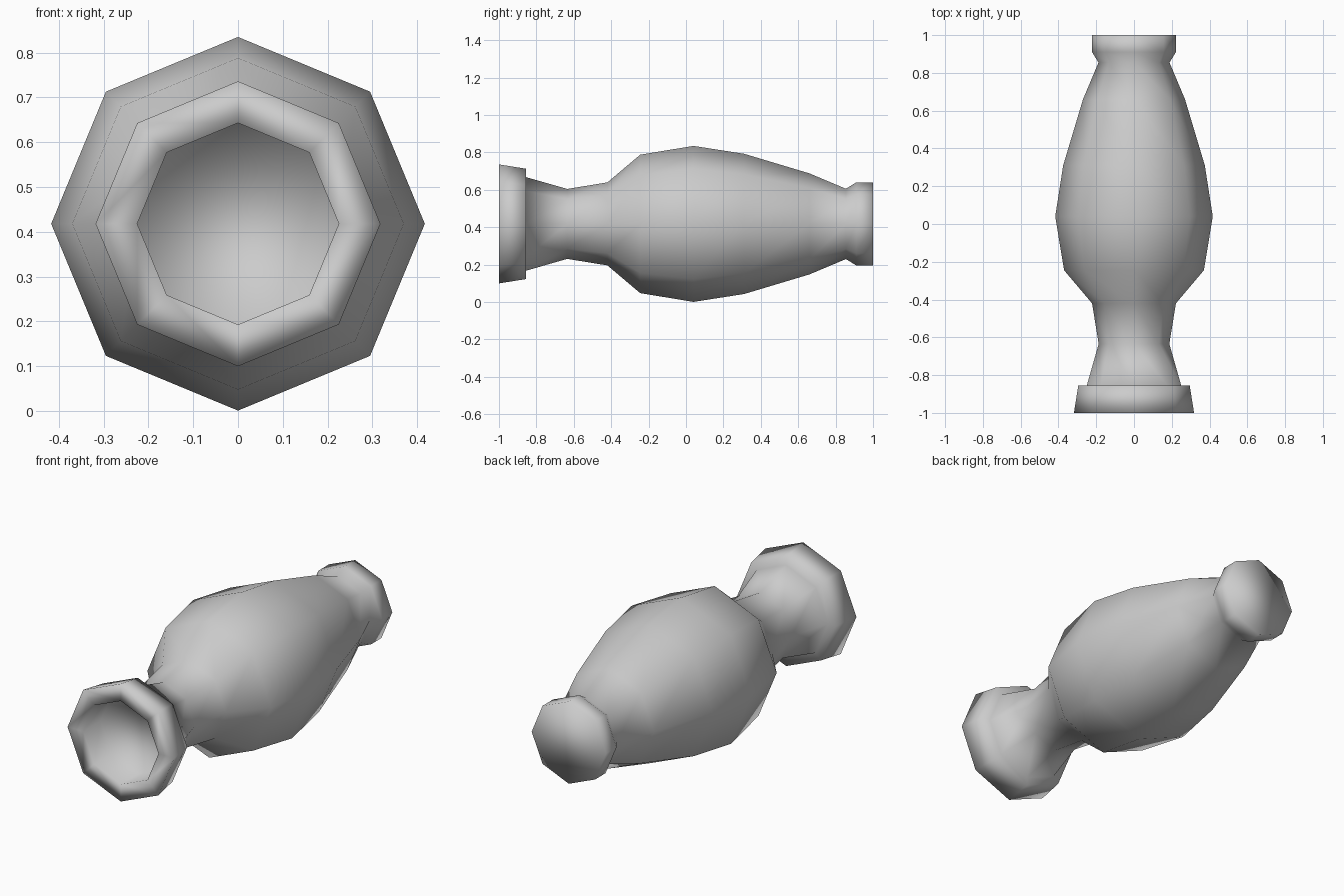
import bpy, bmesh
from math import cos, sin, pi

if "Cube" in bpy.data.objects:
    bpy.data.objects.remove(bpy.data.objects["Cube"])

SIDES = 8
CENTRE_Z = 0.418


def lathe(name, profile):
    """Spin (y, radius) points around the y axis and close both ends."""
    bm = bmesh.new()
    rings = []
    for y, r in profile:
        rings.append([bm.verts.new((r * cos(2 * pi * i / SIDES), y,
                                    CENTRE_Z + r * sin(2 * pi * i / SIDES)))
                      for i in range(SIDES)])
    for a, b in zip(rings, rings[1:]):
        for i in range(SIDES):
            j = (i + 1) % SIDES
            bm.faces.new((a[i], a[j], b[j], b[i]))
    bm.faces.new(rings[0])
    bm.faces.new(rings[-1])
    bmesh.ops.recalc_face_normals(bm, faces=bm.faces)
    for f in bm.faces:
        f.smooth = True
    mesh = bpy.data.meshes.new(name)
    bm.to_mesh(mesh)
    bm.free()
    obj = bpy.data.objects.new(name, mesh)
    bpy.context.collection.objects.link(obj)
    return obj


# Vase lying on its side: mouth faces the front, foot faces the back
lathe("vase", [
    # hollow mouth and lip
    (-0.85, 0.225), (-1.0, 0.225), (-1.0, 0.318), (-0.855, 0.295),
    # neck
    (-0.855, 0.25), (-0.635, 0.187), (-0.42, 0.222),
    # belly
    (-0.245, 0.37), (0.04, 0.417), (0.31, 0.375), (0.66, 0.27),
    # foot
    (0.855, 0.188), (0.91, 0.222), (1.0, 0.222),
])
